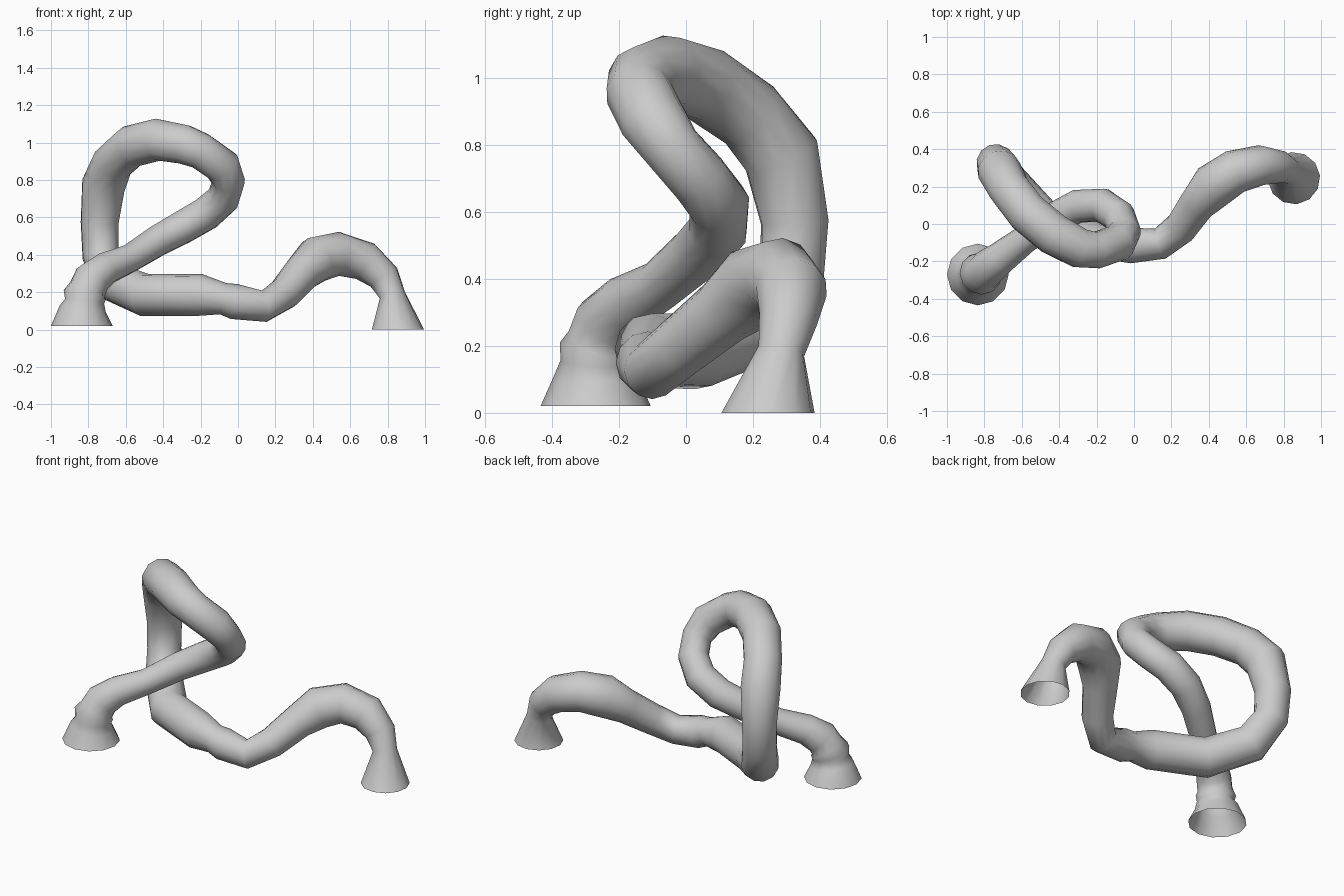
import bpy, bmesh, math
from mathutils import Vector

if "Cube" in bpy.data.objects:
    bpy.data.objects.remove(bpy.data.objects["Cube"])

SIDES = 12

# Centre line of the hose with radius: x, y, z, r
PATH = [
    # left flared foot with bellows
    (-.835, -.27, .02, .165), (-.83, -.27, .11, .125), (-.82, -.27, .15, .105),
    (-.82, -.265, .185, .115), (-.805, -.255, .215, .1), (-.78, -.235, .27, .1),
    # rising arm
    (-.71, -.18, .325, .088), (-.58, -.08, .38, .076), (-.43, .03, .475, .084),
    (-.3, .095, .545, .09), (-.17, .1, .62, .092), (-.08, .04, .7, .09),
    # upper loop
    (-.05, -.04, .79, .088), (-.085, -.1, .875, .1), (-.2, -.14, .955, .1),
    (-.29, -.13, .99, .108), (-.43, -.055, 1.015, .114), (-.57, .06, .98, .114),
    (-.67, .19, .89, .112), (-.72, .285, .77, .118), (-.74, .325, .57, .103),
    # lower run
    (-.735, .315, .4, .1), (-.67, .22, .255, .11), (-.5, .03, .185, .115),
    (-.2, -.105, .185, .112), (-.08, -.115, .165, .085), (-.02, -.115, .15, .095),
    (.14, -.105, .125, .085), (.25, -.02, .195, .09), (.34, .11, .3, .1),
    # right arch and flared foot
    (.42, .2, .375, .124), (.54, .28, .405, .118), (.68, .315, .365, .108),
    (.78, .305, .28, .088), (.825, .285, .185, .07), (.855, .245, 0, .14),
]


def build_tube(name, path, mat):
    pts = [Vector(p[:3]) for p in path]
    n = len(pts)
    # ring directions; both ends stand flat on the ground
    tans = []
    for i in range(n):
        if i == 0:
            t = Vector((0, 0, 1))
        elif i == n - 1:
            t = Vector((0, 0, -1))
        else:
            t = (pts[i] - pts[i - 1]).normalized() + (pts[i + 1] - pts[i]).normalized()
        tans.append(t.normalized())
    bm = bmesh.new()
    rings, side = [], Vector((1, 0, 0))
    for i, (p, t) in enumerate(zip(pts, tans)):
        if i:
            side = tans[i - 1].rotation_difference(t) @ side
        side = (side - t * side.dot(t)).normalized()
        up = t.cross(side)
        r = path[i][3]
        rings.append([bm.verts.new(p + r * (math.cos(a) * side + math.sin(a) * up))
                      for a in (2 * math.pi * k / SIDES for k in range(SIDES))])
    for a, b in zip(rings, rings[1:]):
        for k in range(SIDES):
            j = (k + 1) % SIDES
            bm.faces.new((a[k], a[j], b[j], b[k])).smooth = True
    me = bpy.data.meshes.new(name)
    bm.to_mesh(me)
    bm.free()
    me.materials.append(mat)
    ob = bpy.data.objects.new(name, me)
    bpy.context.collection.objects.link(ob)
    return ob


grey = bpy.data.materials.new("grey")
grey.diffuse_color = (.6, .6, .6, 1)
grey.use_nodes = True
grey.node_tree.nodes["Principled BSDF"].inputs["Base Color"].default_value = grey.diffuse_color
build_tube("looped_hose", PATH, grey)
